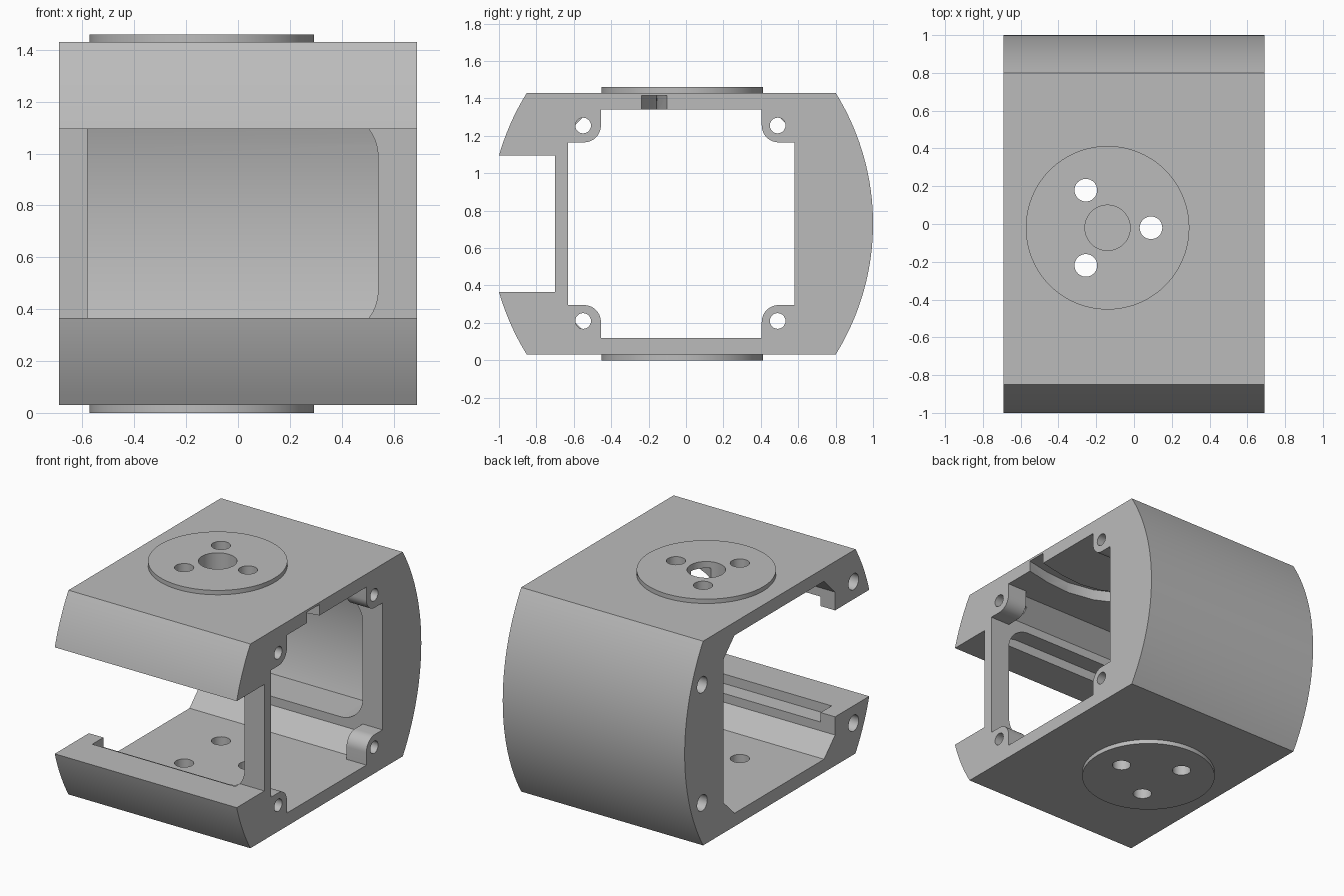
import bpy, bmesh
from math import sin, cos, pi, sqrt
from mathutils import Vector

cube = bpy.data.objects.get("Cube")
if cube:
    bpy.data.objects.remove(cube, do_unlink=True)

grey = bpy.data.materials.new("matte_grey")
grey.use_nodes = True
grey.diffuse_color = (0.5, 0.5, 0.5, 1)
grey.node_tree.nodes["Principled BSDF"].inputs["Base Color"].default_value = (0.5, 0.5, 0.5, 1)

HALF, MID = 0.69, 0.73          # half width, mid height
BOTTOM, TOP = 0.03, 1.43        # shell underside and top
FRONT_IN, BACK_IN = -0.63, 0.58  # inner cavity walls
FLOOR, CEIL = 0.12, 1.34
ARC = 1.325                     # radius of curved front and back
HUB = (-0.14, -0.02)            # centre of the round pads


def arc(cu, cv, r, a0, a1, n):
    """Points on an arc, angles in half turns."""
    return [(cu + r * cos(pi * (a0 + (a1 - a0) * i / n)),
             cv + r * sin(pi * (a0 + (a1 - a0) * i / n))) for i in range(n + 1)]


def circle(cu, cv, r, n=48):
    return arc(cu, cv, r, 0, 2, n)[:-1]


def box(u0, u1, v0, v1):
    return [(u0, v0), (u1, v0), (u1, v1), (u0, v1)]


def prism(name, pts, axis, a, b):
    """Extrude a 2D outline along an axis from a to b."""
    place = {"x": lambda u, v, t: (t, u, v),
             "y": lambda u, v, t: (u, t, v),
             "z": lambda u, v, t: (u, v, t)}[axis]
    bm = bmesh.new()
    face = bm.faces.new([bm.verts.new(place(u, v, a)) for u, v in pts])
    ext = bmesh.ops.extrude_face_region(bm, geom=[face])
    verts = [g for g in ext["geom"] if isinstance(g, bmesh.types.BMVert)]
    bmesh.ops.translate(bm, verts=verts, vec=Vector(place(0, 0, b - a)))
    bmesh.ops.recalc_face_normals(bm, faces=bm.faces)
    mesh = bpy.data.meshes.new(name)
    bm.to_mesh(mesh)
    bm.free()
    mesh.materials.append(grey)
    obj = bpy.data.objects.new(name, mesh)
    bpy.context.collection.objects.link(obj)
    return obj


def activate(obj):
    bpy.ops.object.select_all(action="DESELECT")
    obj.select_set(True)
    bpy.context.view_layer.objects.active = obj


def combine(obj, tool, operation="DIFFERENCE"):
    activate(obj)
    mod = obj.modifiers.new("cut", "BOOLEAN")
    mod.object, mod.operation, mod.solver = tool, operation, "EXACT"
    bpy.ops.object.modifier_apply(modifier=mod.name)


def cut(targets, tool):
    for obj in targets:
        combine(obj, tool)
    bpy.data.objects.remove(tool, do_unlink=True)


# Outer shell: flat top and bottom, bowed front and back
def bow(centre, side, n=32):
    pts = []
    for i in range(n + 1):
        z = BOTTOM + (TOP - BOTTOM) * i / n
        pts.append((centre + side * sqrt(ARC ** 2 - (z - MID) ** 2), z))
    return pts


shell = prism("housing_shell", bow(1 - ARC, 1) + bow(0.274, -1)[::-1], "x", -HALF, HALF)

# Through cavity with chamfered corners
c = 0.12
cavity = [(FRONT_IN + c, FLOOR), (BACK_IN - c, FLOOR), (BACK_IN, FLOOR + c), (BACK_IN, CEIL - c),
          (BACK_IN - c, CEIL), (FRONT_IN + c, CEIL), (FRONT_IN, CEIL - c), (FRONT_IN, FLOOR + c)]
cut([shell], prism("cavity", cavity, "x", -0.8, 0.54))


# Left end opening, leaving four rounded screw bosses in its corners
def boss(cy, cz, sy, sz):
    size, r = 0.175, 0.09
    y, z = cy - sy * (size - r), cz - sz * (size - r)
    curve = [(y - sy * r * cos(pi * i / 20), z - sz * r * sin(pi * i / 20)) for i in range(11)]
    pts = [(cy - sy * size, cz)] + curve + [(cy, cz - sz * size)]
    return pts if sy == -sz else pts[::-1]


corners = [(FRONT_IN, FLOOR, -1, -1), (BACK_IN, FLOOR, 1, -1),
           (BACK_IN, CEIL, 1, 1), (FRONT_IN, CEIL, -1, 1)]
opening = [p for k in corners for p in boss(*k)]
cut([shell], prism("end_opening", opening, "x", 0.5, 0.8))

# Front slot and the gap that runs out through the open end
cut([shell], prism("front_slot", box(-1.2, -0.70, 0.365, 1.095), "x", -0.8, 0.8))
cut([shell], prism("end_gap", box(-0.8, -0.6, 0.365, 1.095), "x", -0.8, -0.5))

# Rounded window in the front plate, continuing as a curved recess in the back wall
r = 0.17
window = ([(-0.58, 0.30)] + arc(0.54 - r, 0.30 + r, r, -0.5, 0, 12)
          + arc(0.54 - r, 1.16 - r, r, 0, 0.5, 12) + [(-0.58, 1.16)])
recess = prism("window_recess", window, "y", -0.75, 1.2)
limit = prism("recess_limit", circle(1 - ARC, MID, ARC - 0.07, 128), "x", -1, 1)
combine(recess, limit, "INTERSECT")
bpy.data.objects.remove(limit, do_unlink=True)
cut([shell], recess)

# Screw holes through the bosses
for y in (-0.55, 0.49):
    for z in (0.21, 1.255):
        cut([shell], prism("boss_hole", circle(y, z, 0.042, 24), "x", 0.45, 0.8))

# Blind screw holes in the open end
for y, dz in ((0.81, 0.405), (-0.83, 0.485)):
    for s in (-1, 1):
        cut([shell], prism("blind_hole", circle(y, MID + s * dz, 0.055, 24), "x", -0.8, -0.60))

# Round pads above and below
top_pad = prism("top_pad", circle(*HUB, 0.433, 96), "z", TOP, 1.46)
bottom_pad = prism("bottom_pad", circle(*HUB, 0.433, 96), "z", 0, BOTTOM)

# Three mounting holes through both pads, and the centre hole on top
for k in range(3):
    a = 2 * pi * k / 3
    spot = (HUB[0] + 0.23 * cos(a), HUB[1] + 0.23 * sin(a))
    cut([shell, top_pad, bottom_pad], prism("mount_hole", circle(*spot, 0.06, 32), "z", -0.1, 1.6))
cut([shell, top_pad], prism("centre_hole", circle(*HUB, 0.12), "z", 1.2, 1.6))

# Curved cable channel in the ceiling, from the end face to the centre hole
path = [Vector(p) for p in ((0.8, -0.14), (0.69, -0.17), (0.5, -0.21), (0.32, -0.225),
                            (0.15, -0.195), (0, -0.12), HUB)]
left, right = [], []
for i, p in enumerate(path):
    d = (path[min(i + 1, len(path) - 1)] - path[max(i - 1, 0)]).normalized() * 0.066
    left.append((p.x - d.y, p.y + d.x))
    right.append((p.x + d.y, p.y - d.x))
cut([shell], prism("cable_channel", left + right[::-1], "z", 1.3, 1.415))

# Smooth the curves, keep the edges crisp
for obj in (shell, top_pad, bottom_pad):
    activate(obj)
    bpy.ops.object.shade_smooth_by_angle(angle=pi / 6)
